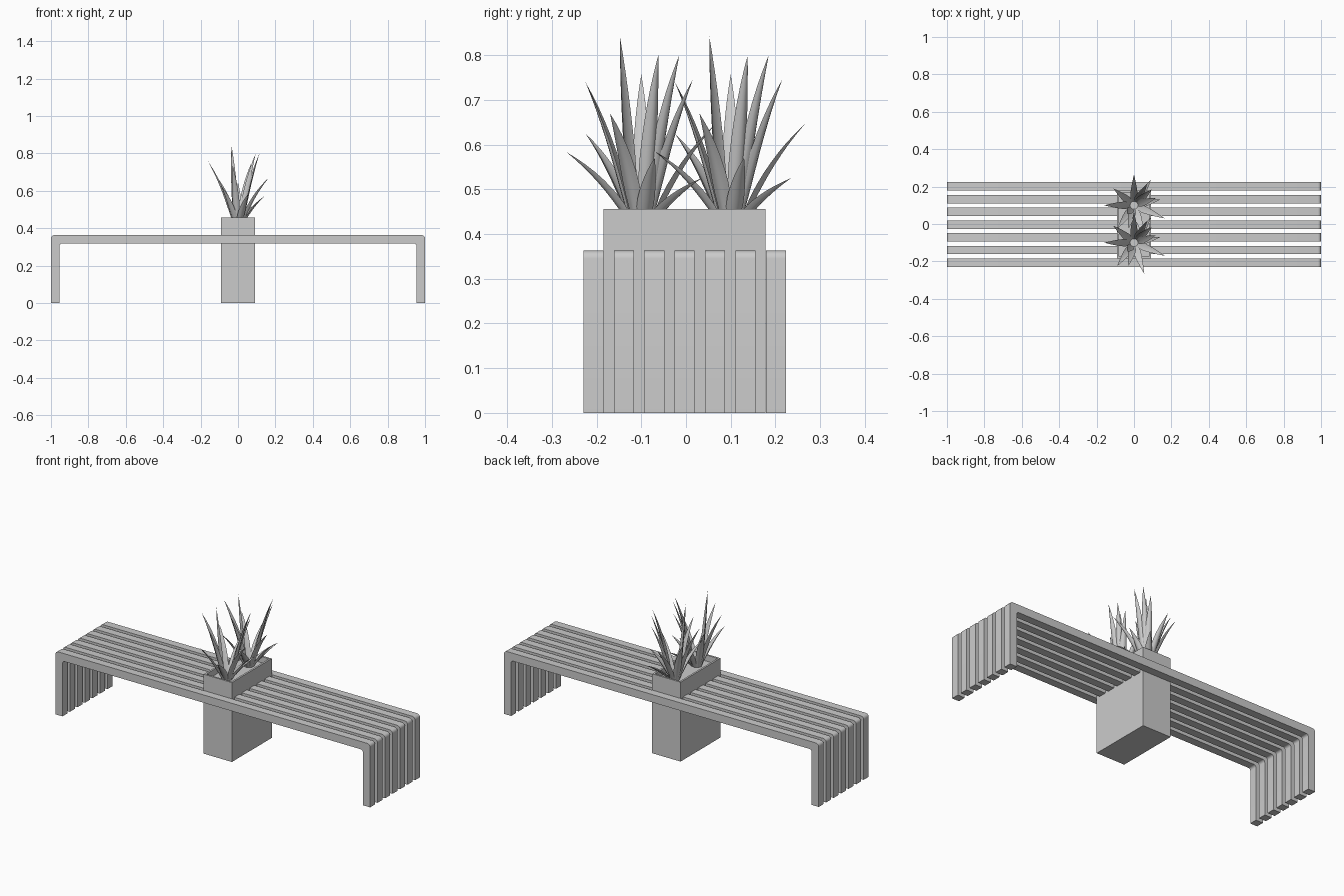
import bpy, bmesh, math
from mathutils import Vector

if "Cube" in bpy.data.objects:
    bpy.data.objects.remove(bpy.data.objects["Cube"], do_unlink=True)

grey = bpy.data.materials.new("plain_grey")
grey.use_nodes = True
grey.diffuse_color = (0.6, 0.6, 0.6, 1)
grey.node_tree.nodes["Principled BSDF"].inputs["Base Color"].default_value = (0.6, 0.6, 0.6, 1)


def make_object(name, bm):
    bmesh.ops.recalc_face_normals(bm, faces=bm.faces)
    mesh = bpy.data.meshes.new(name)
    bm.to_mesh(mesh)
    bm.free()
    mesh.materials.append(grey)
    obj = bpy.data.objects.new(name, mesh)
    bpy.context.collection.objects.link(obj)
    return obj


def smooth(obj, angle):
    bpy.ops.object.select_all(action='DESELECT')
    obj.select_set(True)
    bpy.context.view_layer.objects.active = obj
    bpy.ops.object.shade_smooth_by_angle(angle=math.radians(angle))


# Bench slats: one bent strip with rounded corners, repeated across the depth
CENTRE_Y = -0.003
SLAT_W, PITCH, TOP, THICK = 0.045, 0.068, 0.363, 0.045


def rounded_corner(x, z, radius, steps=5):
    """Arc at the upper right corner, running from the side to the top."""
    return [(x - radius + radius * math.cos(a), z - radius + radius * math.sin(a))
            for a in (math.pi / 2 * i / steps for i in range(steps + 1))]


def half_outline(x, z, radius):
    return [(x, 0)] + rounded_corner(x, z, radius)


def mirrored(half):
    return half + [(-x, z) for x, z in reversed(half)]


outer = mirrored(half_outline(1, TOP, 0.018))
inner = mirrored(half_outline(1 - THICK, TOP - THICK, 0.014))
for i in range(7):
    y = CENTRE_Y + (i - 3) * PITCH - SLAT_W / 2
    bm = bmesh.new()
    rows = [[bm.verts.new((x, y + dy, z)) for x, z in line]
            for line, dy in ((outer, 0), (outer, SLAT_W), (inner, SLAT_W), (inner, 0))]
    for a, b in zip(rows, rows[1:] + rows[:1]):
        for k in range(len(outer) - 1):
            bm.faces.new((a[k], a[k + 1], b[k + 1], b[k]))
    for end in (0, -1):
        bm.faces.new([row[end] for row in rows])
    smooth(make_object(f"bench_slat_{i + 1}", bm), 30)

# Planter: box with an inset rim and a sunken soil floor
bm = bmesh.new()
bmesh.ops.create_cube(bm, size=1)
for v in bm.verts:
    v.co = Vector((v.co.x * 0.18, v.co.y * 0.362 + CENTRE_Y, (v.co.z + 0.5) * 0.456))
lid = max(bm.faces, key=lambda f: f.calc_center_median().z)
bmesh.ops.inset_region(bm, faces=[lid], thickness=0.015)
floor = bmesh.ops.extrude_face_region(bm, geom=[lid])["geom"]
for v in floor:
    if isinstance(v, bmesh.types.BMVert):
        v.co.z -= 0.035
if lid.is_valid:
    bm.faces.remove(lid)
make_object("planter_box", bm)

# Leaf tips, measured from the middle of each plant
TIPS = [(-0.035, -0.048, 0.843), (0.115, 0.038, 0.80), (0.095, 0.085, 0.80),
        (-0.16, 0, 0.757), (-0.03, -0.125, 0.74), (0.07, 0.115, 0.745),
        (0.165, -0.07, 0.67), (-0.11, 0.09, 0.67), (-0.09, -0.125, 0.625),
        (0.055, -0.167, 0.583), (0, 0.165, 0.645), (0.09, 0.135, 0.525),
        (0.14, 0.03, 0.57)]
ROOT_Z, STEPS = 0.421, 9
# Crescent cross-section: side offset and inward offset
SECTION = [(-1, 0.3), (-0.55, -0.15), (0, -0.35), (0.55, -0.15), (1, 0.3), (0, 0.05)]


def add_leaf(bm, centre_y, tip):
    """Tapered leaf that rises and then bends outward to a point."""
    out = Vector((tip[0], tip[1], 0))
    reach = out.length
    out.normalize()
    side = Vector((-out.y, out.x, 0))
    middle = Vector((0, centre_y, 0))
    root = middle + out * 0.022 + Vector((0, 0, ROOT_Z))
    end = middle + Vector(tip)
    bend = middle + out * (0.03 + reach * 0.28) + Vector((0, 0, ROOT_Z + (tip[2] - ROOT_Z) * 0.6))
    rings = []
    for s in range(STEPS):
        t = s / STEPS
        point = root * (1 - t) ** 2 + bend * (2 * t * (1 - t)) + end * t ** 2
        along = ((bend - root) * (1 - t) + (end - bend) * t).normalized()
        inward = along.cross(side)
        if inward.dot(out) > 0:
            inward.negate()
        width = 0.02 * (0.62 + 1.5 * t) if t < 0.25 else 0.02 * (1 - ((t - 0.25) / 0.75) ** 1.7)
        rings.append([bm.verts.new(point + side * (a * width) + inward * (b * width))
                      for a, b in SECTION])
    point = bm.verts.new(end)
    count = len(SECTION)
    for a, b in zip(rings, rings[1:]):
        for k in range(count):
            n = (k + 1) % count
            bm.faces.new((a[k], a[n], b[n], b[k]))
    for k in range(count):
        bm.faces.new((rings[-1][k], rings[-1][(k + 1) % count], point))
    bm.faces.new(rings[0])


# Two matching spiky plants
for name, centre_y in (("front_plant", -0.1), ("back_plant", 0.1)):
    bm = bmesh.new()
    for tip in TIPS:
        add_leaf(bm, centre_y, tip)
    smooth(make_object(name, bm), 50)
